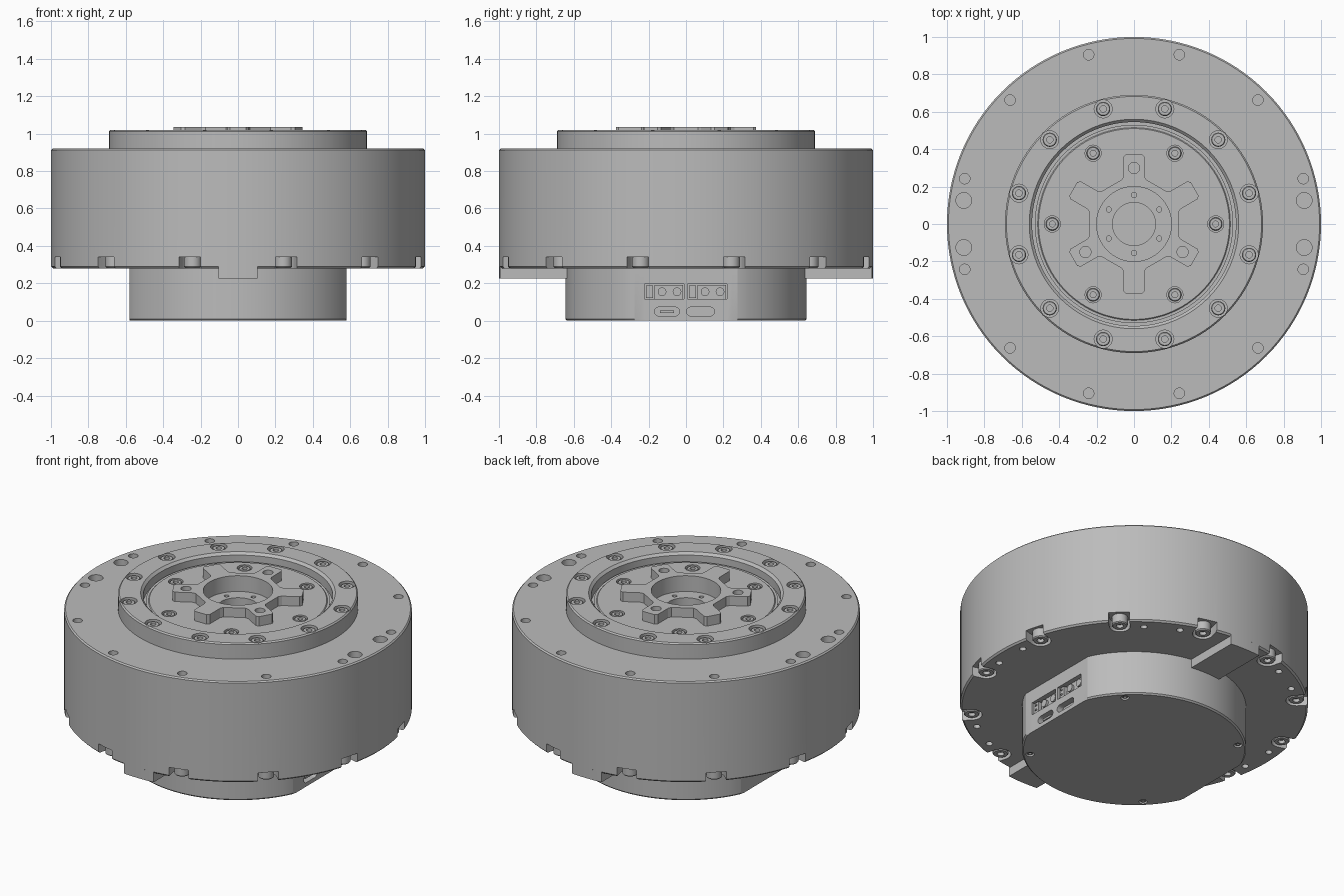
import bpy, bmesh, math
from mathutils import Matrix, Vector

if "Cube" in bpy.data.objects:
    bpy.data.objects.remove(bpy.data.objects["Cube"])

grey = bpy.data.materials.new("machined_grey")
grey.use_nodes = True
COLOUR = (0.5, 0.5, 0.5, 1)
grey.diffuse_color = COLOUR
grey.node_tree.nodes["Principled BSDF"].inputs["Base Color"].default_value = COLOUR


def polar(r, deg, z=0):
    a = math.radians(deg)
    return Vector((r * math.cos(a), r * math.sin(a), z))


def make(name, bm):
    bmesh.ops.recalc_face_normals(bm, faces=bm.faces)
    mesh = bpy.data.meshes.new(name)
    bm.to_mesh(mesh)
    bm.free()
    ob = bpy.data.objects.new(name, mesh)
    bpy.context.collection.objects.link(ob)
    mesh.materials.append(grey)
    return ob


def add_lathe(bm, profile, steps, at=(0, 0, 0)):
    """Spin an (r, z) profile around a vertical axis at the given place."""
    at = Vector(at)
    verts = [bm.verts.new(at + Vector((r, 0, z))) for r, z in profile]
    edges = [bm.edges.new(p) for p in zip(verts, verts[1:])]
    bmesh.ops.spin(bm, geom=verts + edges, cent=at, axis=(0, 0, 1),
                   angle=math.tau, steps=steps)
    bmesh.ops.remove_doubles(bm, verts=bm.verts, dist=1e-5)


def add_cyl(bm, at, r, z0, z1, steps=24):
    add_lathe(bm, [(0, z0), (r, z0), (r, z1), (0, z1)], steps, at)


def add_prism(bm, points, offset):
    face = bm.faces.new([bm.verts.new(p) for p in points])
    out = bmesh.ops.extrude_face_region(bm, geom=[face], use_keep_orig=True)
    moved = [v for v in out["geom"] if isinstance(v, bmesh.types.BMVert)]
    bmesh.ops.translate(bm, verts=moved, vec=offset)


def add_box(bm, lo, hi):
    lo, hi = Vector(lo), Vector(hi)
    m = Matrix.Translation((lo + hi) / 2) @ Matrix.Diagonal((*(hi - lo), 1))
    bmesh.ops.create_cube(bm, size=1, matrix=m)


def cut(ob, bm):
    cutter = make("cutter", bm)
    cutter.hide_render = True
    mod = ob.modifiers.new("cut", "BOOLEAN")
    mod.operation, mod.solver, mod.object = "DIFFERENCE", "EXACT", cutter
    bpy.context.view_layer.objects.active = ob
    bpy.ops.object.modifier_apply(modifier=mod.name)
    bpy.data.objects.remove(cutter)


def smooth(*obs):
    for ob in obs:
        bpy.ops.object.select_all(action="DESELECT")
        ob.select_set(True)
        bpy.context.view_layer.objects.active = ob
        bpy.ops.object.shade_smooth_by_angle(angle=math.radians(20))


def screws(name, places, r, z, depth, up=1):
    """Socket head screws with their tops at height z."""
    bm = bmesh.new()
    for p in places:
        add_lathe(bm, [(0, z - up * .02), (r * .45, z - up * .02), (r * .45, z),
                       (r * .88, z), (r, z - up * .006), (r, z - up * depth)], 24, p)
    smooth(make(name, bm))


RIM = [polar(.937, 15 + 30 * k) for k in range(12)]
FLANGE = [polar(.637, 15 + 30 * k) for k in range(12)]
INNER = [polar(.437, 60 * k) for k in range(6)]
BASE = [polar(.6, 45 + 90 * k) for k in range(4)]

# Main body with stepped flange, ring groove and central well
bm = bmesh.new()
add_lathe(bm, [(0, .28), (.99, .28), (1, .29), (1, .912), (.992, .92), (.69, .92),
               (.69, 1.012), (.682, 1.02), (.56, 1.02), (.545, 1.005), (.545, .95),
               (.53, .95), (.53, .97), (.515, .97), (.51, .975), (.2, .975),
               (.2, .935), (.115, .935), (.115, .83), (0, .83)], 128)
body = make("main_body", bm)

bm = bmesh.new()
for p in RIM:
    add_cyl(bm, p, .028, .82, 1)
for sx in (-1, 1):
    for sy in (-1, 1):
        add_cyl(bm, (sx * .91, sy * .126, 0), .042, .82, 1)
for p in FLANGE:
    add_cyl(bm, p, .048, .96, 1.1)
for p in INNER:
    add_cyl(bm, p, .043, .94, 1.1)
for k in range(6):
    add_cyl(bm, polar(.155, 30 + 60 * k), .014, .88, .96, 12)
# Rounded rim notches on the underside, and small holes beside them
for k in range(12):
    turn = Matrix.Rotation(math.radians(15 + 30 * k), 3, "Z")
    arc = [polar(.06, 90 + 15 * j) + Vector((.937, 0, .2)) for j in range(13)]
    outline = arc + [Vector((1.1, -.06, .2)), Vector((1.1, .06, .2))]
    add_prism(bm, [turn @ p for p in outline], (0, 0, .14))
    add_cyl(bm, polar(.93, 15 + 30 * k + (8.5 if k % 2 else -8.5)), .02, .2, .33, 16)
cut(body, bm)
smooth(body)

screws("flange_screws", FLANGE, .038, 1.012, .06)
screws("output_screws", INNER, .035, .972, .04)
screws("rim_screws", RIM, .046, .283, .07, -1)

# Six-armed output hub
bm = bmesh.new()
half = [(.238, -.064), (.258, -.055), (.36, -.055), (.375, -.042)]
arm = half + [(a, -b) for a, b in reversed(half)]
outline = [Matrix.Rotation(math.radians(30 + 60 * k), 3, "Z") @ Vector((a, b, .96))
           for k in range(6) for a, b in arm]
add_prism(bm, outline, (0, 0, .075))
hub = make("output_hub", bm)
bm = bmesh.new()
add_cyl(bm, (0, 0, 0), .2, .9, 1.1, 64)
for k in range(3):
    add_cyl(bm, polar(.3, 90 + 120 * k), .03, .985, 1.1)
cut(hub, bm)
smooth(hub)

# Lower housing, flattened on both sides
FLAT = .58
bm = bmesh.new()
add_lathe(bm, [(0, 0), (.636, 0), (.645, .009), (.645, .285), (0, .285)], 128)
for v in bm.verts:
    v.co.x = max(-FLAT, min(FLAT, v.co.x))
housing = make("lower_housing", bm)

SOCKETS = [(-.222, -.012), (.008, .218)]
SLOTS = [(-.168, -.035), (.003, .152)]
bm = bmesh.new()
for y0, y1 in SOCKETS:
    add_box(bm, (FLAT - .04, y0, .115), (FLAT + .1, y1, .195))
for y0, y1 in SLOTS:
    r = .024
    ends = [(y1 - r, -90), (y0 + r, 90)]
    pts = [Vector((FLAT - .04, y + r * math.cos(math.radians(s + 20 * j)),
                   .049 + r * math.sin(math.radians(s + 20 * j))))
           for y, s in ends for j in range(10)]
    add_prism(bm, pts, (.1, 0, 0))
for p in BASE:
    add_cyl(bm, p, .024, -.1, .02, 16)
cut(housing, bm)
smooth(housing)
screws("base_screws", BASE, .018, .005, .02, -1)

# Connector inserts: a small pin block and two round terminals per socket
bm = bmesh.new()
for y0, y1 in SOCKETS:
    add_box(bm, (FLAT - .05, y0 + .008, .122), (FLAT - .01, y0 + .046, .188))
    add_box(bm, (FLAT - .05, y0 + .054, .115), (FLAT - .025, y1 - .005, .19))
    for dy in (.094, .174):
        m = Matrix.Translation((FLAT - .03, y0 + dy, .155)) @ Matrix.Rotation(math.pi / 2, 4, "Y")
        bmesh.ops.create_cone(bm, cap_ends=True, segments=20, radius1=.023,
                              radius2=.023, depth=.04, matrix=m)
    for z in (.14, .17):
        add_box(bm, (FLAT - .03, y0 + .022, z - .005), (FLAT - .004, y0 + .032, z + .005))
y0, y1 = SLOTS[0]
add_box(bm, (FLAT - .05, y0 + .03, .042), (FLAT - .012, y1 - .03, .054))
smooth(make("connector_inserts", bm))

# Cable channel covers under the front and back of the rim
for side, name in ((-1, "front_channel"), (1, "back_channel")):
    bm = bmesh.new()
    rim = [polar(1, 90 + a) for a in range(-6, 7, 2)]
    pts = [Vector((-.104, .6, 0)), Vector((.104, .6, 0))] + rim
    add_prism(bm, [Vector((p.x, side * p.y, .225)) for p in pts], (0, 0, .065))
    smooth(make(name, bm))
